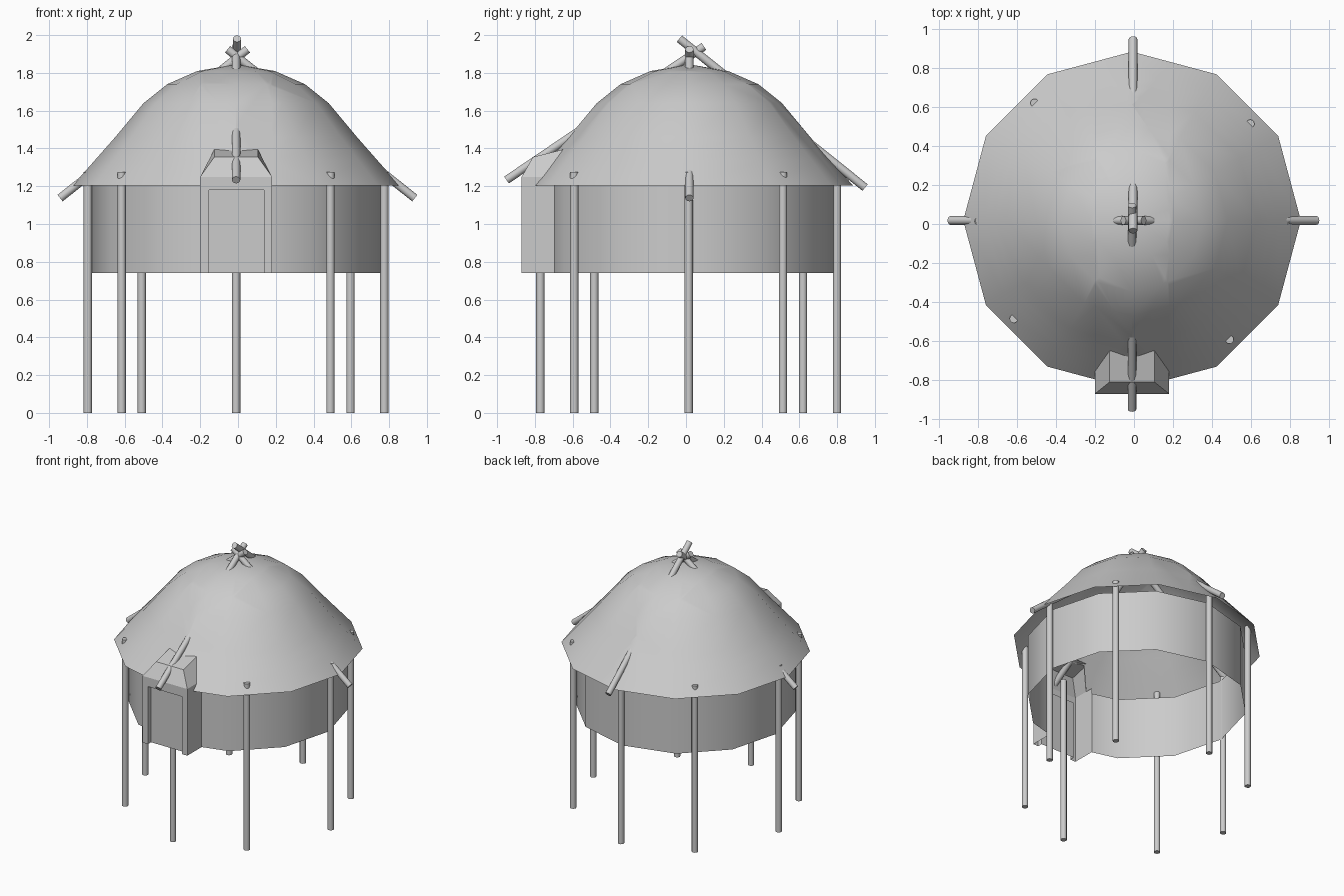
import bpy, bmesh, math
from mathutils import Vector

if "Cube" in bpy.data.objects:
    bpy.data.objects.remove(bpy.data.objects["Cube"])

CX, CY = -0.01, 0.018      # hut axis
XL, XR = -0.20, 0.18       # porch sides
YF = -0.87                 # porch front
FLOOR, PORCH_TOP = 0.74, 1.25
R = 0.022                  # pole radius


def finish(name, bm, smooth=True):
    me = bpy.data.meshes.new(name)
    bm.to_mesh(me)
    bm.free()
    ob = bpy.data.objects.new(name, me)
    bpy.context.collection.objects.link(ob)
    if smooth:
        bpy.ops.object.select_all(action='DESELECT')
        ob.select_set(True)
        bpy.context.view_layer.objects.active = ob
        bpy.ops.object.shade_smooth_by_angle(angle=math.radians(40))
    return ob


def lathe(profile, n=12):
    """Open surface of revolution around the hut axis; radius 0 closes to a point."""
    bm = bmesh.new()
    rings = []
    for r, z in profile:
        if r == 0:
            rings.append([bm.verts.new((CX, CY, z))] * n)
        else:
            rings.append([bm.verts.new((CX + r * math.cos(math.tau * i / n),
                                        CY + r * math.sin(math.tau * i / n), z))
                          for i in range(n)])
    for a, b in zip(rings, rings[1:]):
        for i in range(n):
            j = (i + 1) % n
            quad = list(dict.fromkeys((a[i], a[j], b[j], b[i])))
            bm.faces.new(quad)
    return bm


def cut_opening(bm, planes):
    """Remove the front faces that lie behind all the given planes."""
    for co, no in planes:
        bmesh.ops.bisect_plane(bm, geom=bm.verts[:] + bm.edges[:] + bm.faces[:],
                               plane_co=co, plane_no=no)
    dead = []
    for f in bm.faces:
        c = f.calc_center_median()
        if c.y < 0 and all((c - Vector(co)).dot(Vector(no)) < 0 for co, no in planes):
            dead.append(f)
    bmesh.ops.delete(bm, geom=dead, context='FACES')


def pole(name, a, b, r=R):
    a, b = Vector(a), Vector(b)
    d = b - a
    bpy.ops.mesh.primitive_cylinder_add(vertices=12, radius=r, depth=d.length,
                                        location=(a + b) / 2)
    ob = bpy.context.object
    ob.rotation_euler = d.to_track_quat('Z', 'Y').to_euler()
    ob.name = name
    bpy.ops.object.shade_smooth_by_angle(angle=math.radians(40))


def surface(name, verts, faces):
    bm = bmesh.new()
    vs = [bm.verts.new(v) for v in verts]
    for f in faces:
        bm.faces.new([vs[i] for i in f])
    bmesh.ops.recalc_face_normals(bm, faces=bm.faces[:])
    return finish(name, bm, smooth=False)


# domed roof, opened where the porch hood joins it
sides = [((XL, 0, 0), (-1, 0, 0)), ((XR, 0, 0), (1, 0, 0))]
slopes = [((XL, 0, PORCH_TOP), (-0.105, 0, 0.075)),
          ((XR, 0, PORCH_TOP), (0.105, 0, 0.075)),
          ((0, 0, 1.385), (0, 0, 1))]
roof = lathe([(0.865, 1.205), (0.75, 1.335), (0.64, 1.46), (0.49, 1.64),
              (0.365, 1.74), (0.205, 1.81), (0, 1.845)])
cut_opening(roof, sides + slopes)
finish("roof", roof)

# hanging wall ring, opened behind the porch
wall = lathe([(0.765, FLOOR), (0.765, 1.21)])
cut_opening(wall, sides)
finish("wall", wall)

# porch: side walls, door frame, reveal and recessed door
dl, dr, dt, dy = -0.153, 0.137, 1.18, YF + 0.037
outer = [(XL, YF, FLOOR), (XL, YF, PORCH_TOP), (XR, YF, PORCH_TOP), (XR, YF, FLOOR)]
inner = [(dl, YF, FLOOR), (dl, YF, dt), (dr, YF, dt), (dr, YF, FLOOR)]
recess = [(x, dy, z) for x, y, z in inner]
back = [(x, -0.69, z) for x, y, z in outer]
surface("porch", outer + inner + recess + back,
        [(i, i + 1, i + 5, i + 4) for i in range(3)] +
        [(i + 4, i + 5, i + 9, i + 8) for i in range(3)] +
        [(8, 9, 10, 11), (0, 1, 13, 12), (3, 2, 14, 15)])

# hipped porch hood
surface("porch_hood",
        [(XL, YF, PORCH_TOP), (XR, YF, PORCH_TOP),
         (-0.125, -0.81, 1.355), (0.105, -0.81, 1.355),
         (XL, -0.755, PORCH_TOP), (XR, -0.755, PORCH_TOP),
         (-0.125, -0.65, 1.395), (0.105, -0.65, 1.395)],
        [(0, 1, 3, 2), (2, 3, 7, 6), (0, 2, 6, 4), (1, 5, 7, 3)])

# eight stilts in two sets of four
for k in range(4):
    for label, deg in (("main", 0), ("corner", 39.5)):
        t = math.radians(deg + 90 * k)
        x, y = CX + 0.785 * math.cos(t), CY - 0.004 + 0.785 * math.sin(t)
        pole(f"{label}_stilt_{k + 1}", (x, y, 0), (x, y, 1.275))

# four rafters crossing above the roof
pole("back_rafter", (-0.005, 0.948, 1.193), (-0.005, -0.035, 1.981))
pole("front_rafter", (CX, -0.95, 1.233), (CX, 0.095, 1.94))
pole("right_rafter", (0.936, CY, 1.137), (-0.055, CY, 1.925))
pole("left_rafter", (-0.942, CY, 1.137), (0.05, CY, 1.925))
